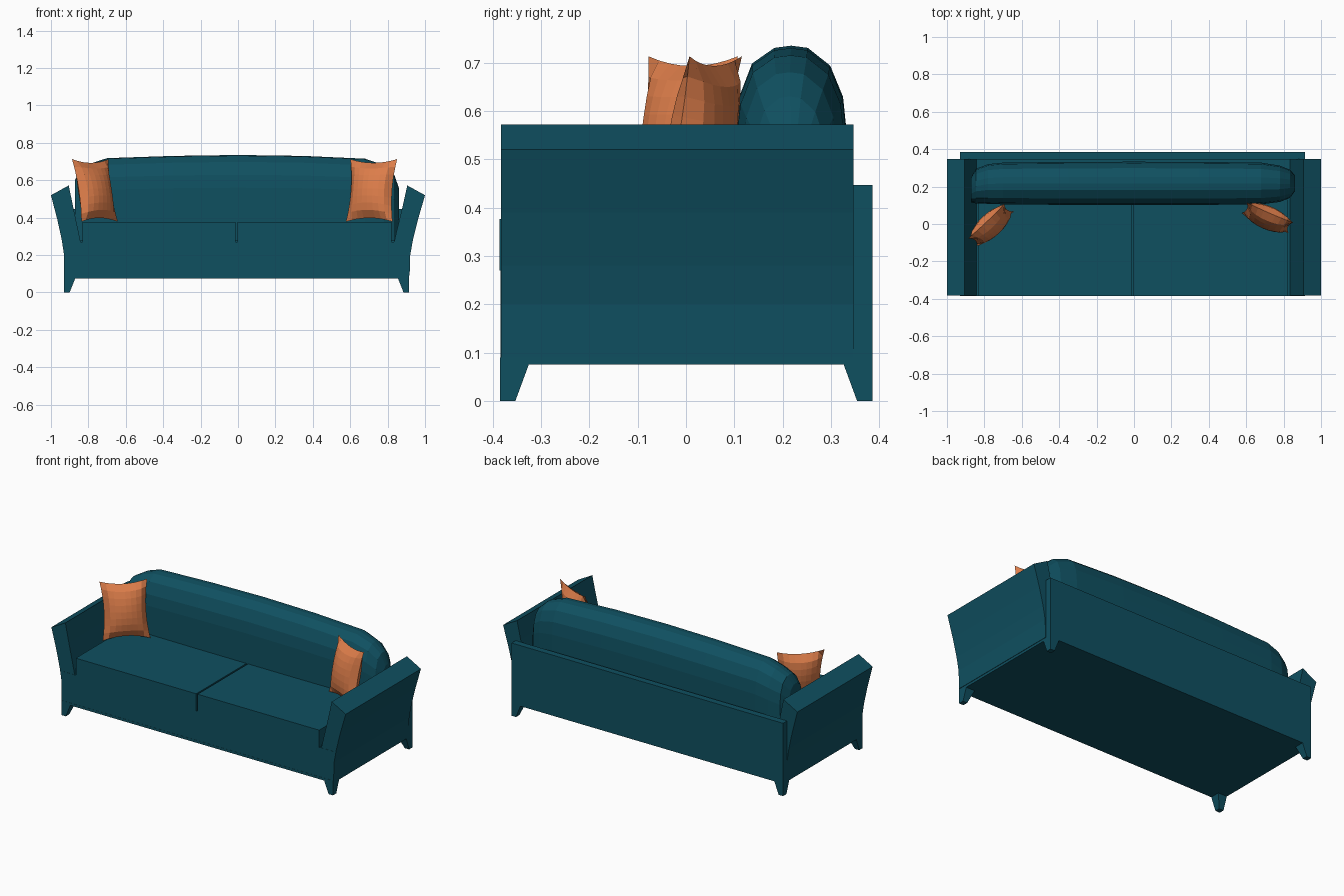
import bpy, bmesh, math
from mathutils import Vector

if "Cube" in bpy.data.objects:
    bpy.data.objects.remove(bpy.data.objects["Cube"])


def material(name, rgb):
    m = bpy.data.materials.new(name)
    m.diffuse_color = (*rgb, 1)
    m.use_nodes = True
    m.node_tree.nodes["Principled BSDF"].inputs["Base Color"].default_value = m.diffuse_color
    return m


TEAL = material("teal fabric", (0.0048, 0.080, 0.118))
ORANGE = material("orange fabric", (0.72, 0.205, 0.068))


def make(name, verts, faces, mat=TEAL):
    bm = bmesh.new()
    vs = [bm.verts.new(v) for v in verts]
    for f in faces:
        bm.faces.new([vs[i] for i in f])
    bmesh.ops.remove_doubles(bm, verts=bm.verts, dist=1e-5)
    bmesh.ops.recalc_face_normals(bm, faces=bm.faces)
    me = bpy.data.meshes.new(name)
    bm.to_mesh(me)
    bm.free()
    me.materials.append(mat)
    ob = bpy.data.objects.new(name, me)
    bpy.context.collection.objects.link(ob)
    return ob


def loft(name, rings, mat=TEAL):
    """Skin closed rings of equal length and cap both ends."""
    n = len(rings[0])
    verts = [p for r in rings for p in r]
    faces = [(k * n + i, k * n + (i + 1) % n, (k + 1) * n + (i + 1) % n, (k + 1) * n + i)
             for k in range(len(rings) - 1) for i in range(n)]
    faces += [tuple(range(n)), tuple(range(len(verts) - n, len(verts)))]
    return make(name, verts, faces, mat)


def rect(x0, x1, y0, y1, z):
    return [(x0, y0, z), (x1, y0, z), (x1, y1, z), (x0, y1, z)]


def box(name, x0, x1, y0, y1, z0, z1):
    return loft(name, [rect(x0, x1, y0, y1, z0), rect(x0, x1, y0, y1, z1)])


L, R = -0.93, 0.915      # outer sides of the base
F, B = -0.385, 0.386     # front and back

# Base: bottom plate, body and back panel
box("bottom_plate", L, R, F, B, 0.075, 0.09)
box("base", L + 0.002, R - 0.002, F + 0.001, 0.346, 0.09, 0.27)
box("back_panel", L, R, 0.346, B, 0.09, 0.447)

# Legs taper towards the outer corners
for sx, x in (("left", L), ("right", R)):
    for sy, y in (("front", F), ("back", B)):
        dx, dy = (1 if x < 0 else -1), (1 if y < 0 else -1)
        rings = []
        for w, d, z in ((0.03, 0.032, 0), (0.06, 0.06, 0.076)):
            rings.append(rect(x, x + dx * w, y, y + dy * d, z))
        loft(f"{sy}_{sx}_leg", rings)

# Flared arms from one curved profile (x, z)
arm = [(-0.93, 0.09), (-0.93, 0.20), (-0.942, 0.28), (-0.966, 0.39), (-1.0, 0.52),
       (-0.905, 0.572), (-0.882, 0.46), (-0.856, 0.34), (-0.84, 0.26), (-0.84, 0.09)]
right_arm = [(-x - 0.015 * max(0, 1 - z / 0.52), z) for x, z in arm]
for name, prof in (("left_arm", arm), ("right_arm", right_arm)):
    loft(name, [[(x, y, z) for x, z in prof] for y in (-0.383, 0.347)])

# Two seat cushions
box("left_seat_cushion", -0.832, -0.014, F - 0.001, 0.13, 0.27, 0.376)
box("right_seat_cushion", -0.004, 0.822, F - 0.001, 0.13, 0.27, 0.376)

# Long rounded back cushion: stations (x, front y, back y, top z)
section = [(-1, 0), (-1, 0.62), (-0.93, 0.77), (-0.7, 0.92), (-0.3, 0.99), (0, 1),
           (0.3, 0.99), (0.7, 0.91), (0.93, 0.77), (1, 0.6), (1, 0)]
stations = [(-0.872, 0.115, 0.25, 0.60), (-0.845, 0.11, 0.295, 0.655), (-0.78, 0.108, 0.32, 0.692),
            (-0.70, 0.105, 0.328, 0.718), (-0.35, 0.102, 0.332, 0.73), (0, 0.102, 0.333, 0.735),
            (0.35, 0.102, 0.332, 0.73), (0.68, 0.105, 0.328, 0.715), (0.78, 0.118, 0.312, 0.68),
            (0.835, 0.14, 0.29, 0.63), (0.86, 0.175, 0.26, 0.56)]
loft("back_cushion", [[(x, (a + b) / 2 + u * (b - a) / 2, 0.275 + v * (t - 0.275))
                       for u, v in section] for x, a, b, t in stations])


def pillow(name, b0, b1, t0, t1, half=0.058, n=8):
    """Puffy pillow between four corners with pinched edges."""
    b0, b1, t0, t1 = map(Vector, (b0, b1, t0, t1))
    c = (b0 + b1 + t0 + t1) / 4
    ex, ez = (b1 - b0 + t1 - t0) / 4, (t0 - b0 + t1 - b1) / 4
    nrm = ex.cross(ez).normalized()
    verts, faces = [], []
    for s in (1, -1):
        off = len(verts)
        for j in range(n + 1):
            for i in range(n + 1):
                u, v = 2 * i / n - 1, 2 * j / n - 1
                puff = max(0, (1 - u * u) * (1 - v * v)) ** 0.55
                verts.append(c + ex * u * (1 - 0.12 * (1 - v * v)) + ez * v * (1 - 0.12 * (1 - u * u))
                             + nrm * s * half * puff)
        for j in range(n):
            for i in range(n):
                a = off + j * (n + 1) + i
                faces.append((a, a + 1, a + n + 2, a + n + 1))
    return make(name, verts, faces, ORANGE)


# Throw pillows leaning into the corners
pillow("left_pillow", (-0.835, -0.115, 0.378), (-0.645, 0.065, 0.378),
       (-0.89, -0.08, 0.713), (-0.69, 0.11, 0.713))
pillow("right_pillow", (0.578, 0.06, 0.378), (0.825, -0.05, 0.378),
       (0.60, 0.115, 0.713), (0.852, 0.008, 0.713))
